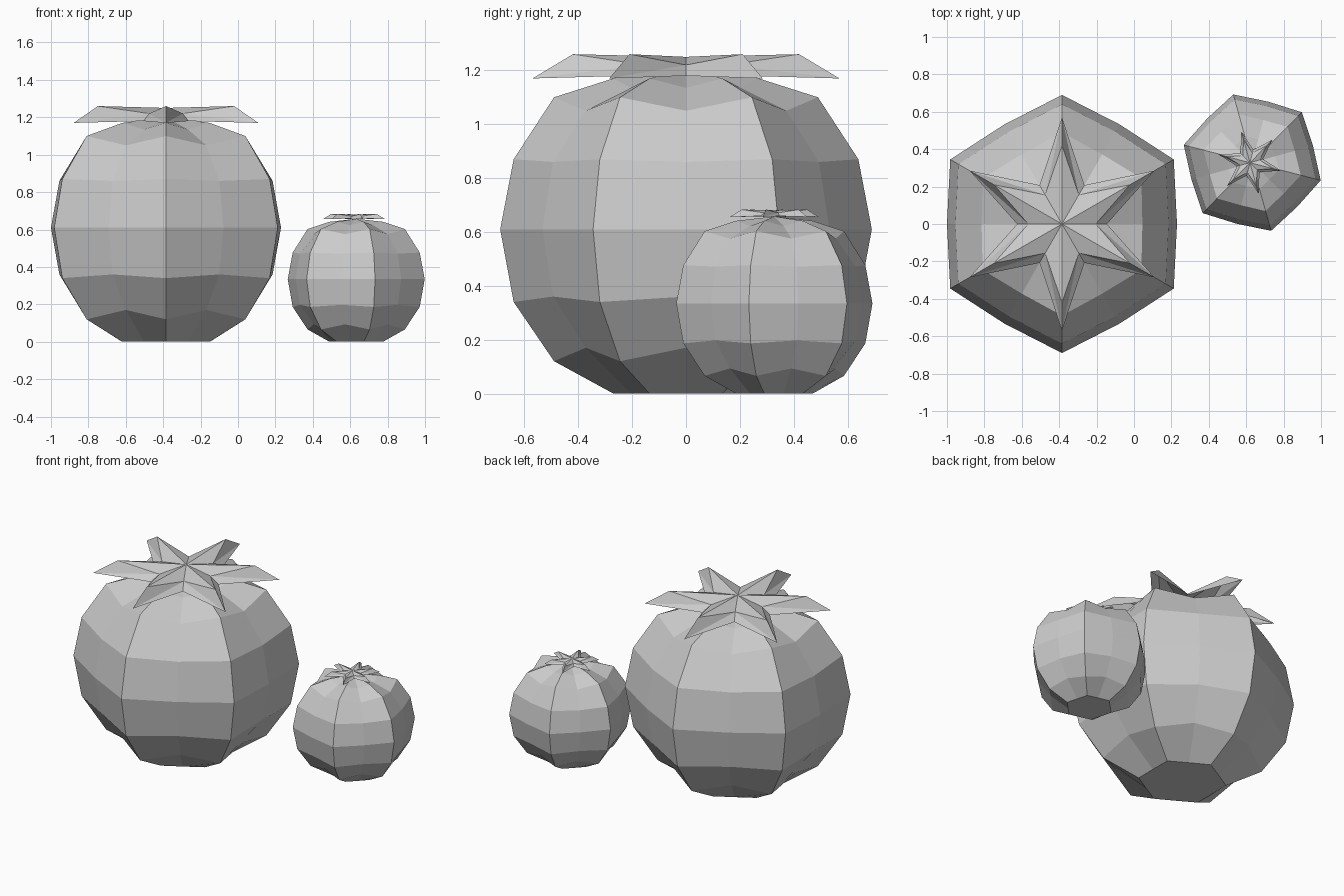
import bpy, bmesh
from math import cos, sin, radians

if "Cube" in bpy.data.objects:
    bpy.data.objects.remove(bpy.data.objects["Cube"])

# Body profile: (corner radius, corner z, groove radius, groove z)
PROFILE = [
    (0.27, 0.00, 0.235, 0.00),
    (0.49, 0.12, 0.43, 0.17),
    (0.64, 0.34, 0.57, 0.36),
    (0.69, 0.61, 0.615, 0.61),
    (0.64, 0.87, 0.57, 0.86),
    (0.49, 1.10, 0.43, 1.05),
    (0.27, 1.17, 0.235, 1.135),
]


def polar(r, deg, z):
    return (r * cos(radians(deg)), r * sin(radians(deg)), z)


def finish(bm, name, loc, scale, turn):
    bmesh.ops.recalc_face_normals(bm, faces=bm.faces)
    me = bpy.data.meshes.new(name)
    bm.to_mesh(me)
    bm.free()
    ob = bpy.data.objects.new(name, me)
    ob.location, ob.scale = loc, (scale,) * 3
    ob.rotation_euler.z = radians(turn)
    bpy.context.collection.objects.link(ob)


def fruit(name, loc, scale, turn):
    # Six-lobed body: alternating corners and grooves
    bm = bmesh.new()
    rings = []
    for rc, zc, rm, zm in PROFILE:
        rings.append([bm.verts.new(polar(rm, i * 30, zm) if i % 2 == 0
                                   else polar(rc, i * 30, zc)) for i in range(12)])
    for a, b in zip(rings, rings[1:]):
        for i in range(12):
            j = (i + 1) % 12
            bm.faces.new((a[i], a[j], b[j], b[i]))
    for ring, z in ((rings[0], 0.0), (rings[-1], 1.2)):
        pole = bm.verts.new((0, 0, z))
        for i in range(12):
            bm.faces.new((ring[i], ring[(i + 1) % 12], pole))
    finish(bm, name, loc, scale, turn)


def calyx(name, loc, scale, turn):
    # Six folded leaves with a ridge, a drooping tip and a lower skirt
    bm = bmesh.new()
    hub = bm.verts.new((0, 0, 0))
    notch = [bm.verts.new(polar(0.18, i * 60, -0.03)) for i in range(6)]
    skirt = [bm.verts.new(polar(0.24, i * 60, -0.07)) for i in range(6)]
    for i in range(6):
        bend = bm.verts.new(polar(0.42, i * 60 + 30, 0.01))
        tip = bm.verts.new(polar(0.57, i * 60 + 30, -0.08))
        for k in (i, (i + 1) % 6):
            bm.faces.new((hub, notch[k], bend))
            bm.faces.new((notch[k], tip, bend))
            bm.faces.new((notch[k], skirt[k], tip))
    finish(bm, name, loc, scale, turn)


fruit("large_fruit_body", (-0.385, 0, 0), 1.0, 0)
calyx("large_fruit_leaves", (-0.385, 0, 1.25), 1.0, 0)
fruit("small_fruit_body", (0.632, 0.328, 0), 0.548, 15.5)
calyx("small_fruit_leaves", (0.62, 0.328, 0.68), 0.3, 15.5)
